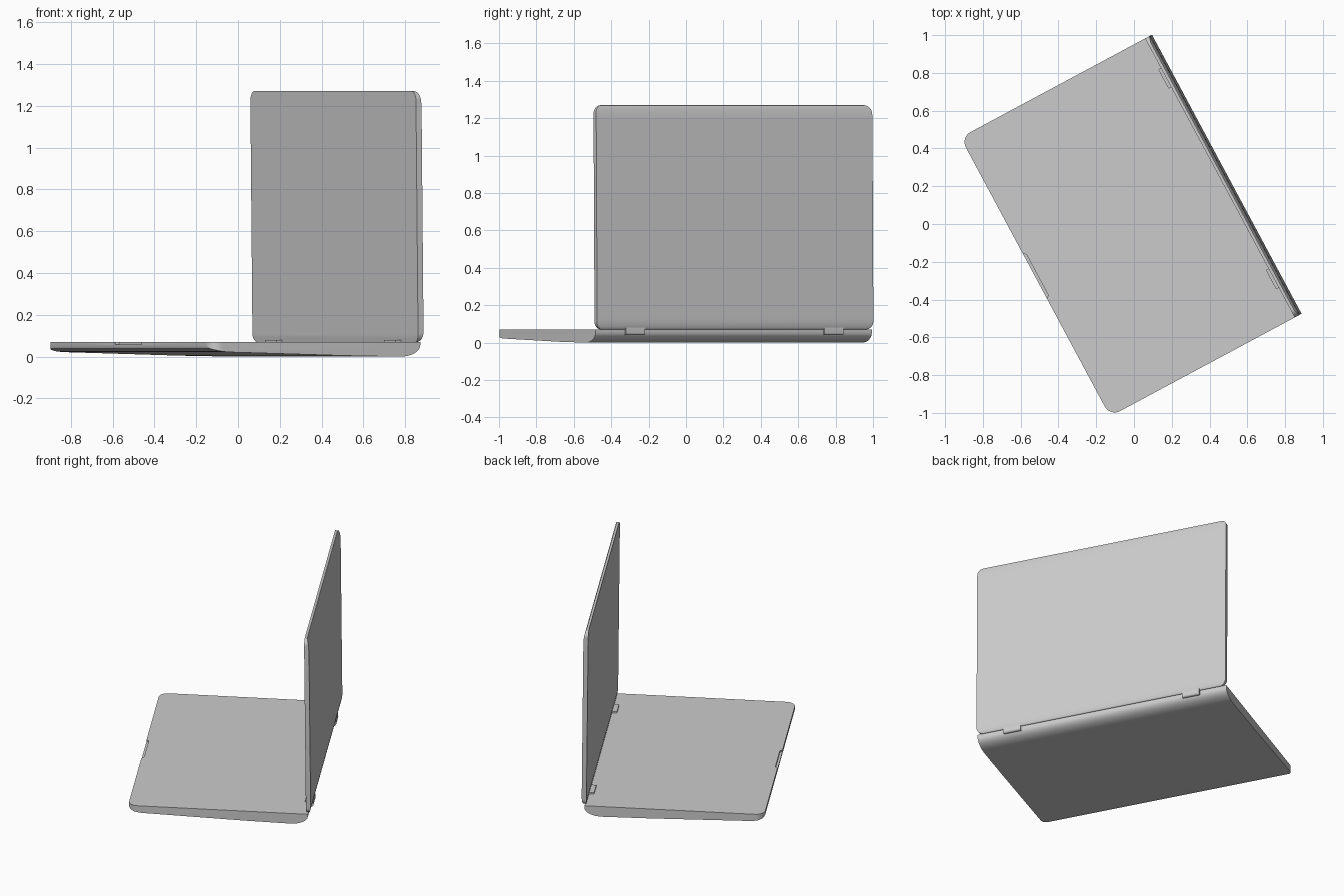
import bpy, bmesh
from math import cos, sin, pi, radians
from mathutils import Vector

cube = bpy.data.objects.get("Cube")
if cube:
    bpy.data.objects.remove(cube, do_unlink=True)

TURN = radians(-61.8)   # the whole computer is turned on the table
HALF = 0.838            # half of the width
TOP = 0.07              # top of the base

grey = bpy.data.materials.new("plain_grey")
grey.use_nodes = True
grey.diffuse_color = (0.6, 0.6, 0.6, 1)
grey.node_tree.nodes["Principled BSDF"].inputs["Base Color"].default_value = (0.6, 0.6, 0.6, 1)


def arc(cx, cy, rx, ry, start, end, steps=8):
    """Points on an ellipse arc, angles in degrees."""
    angles = [radians(start + (end - start) * i / steps) for i in range(steps + 1)]
    return [(cx + rx * cos(a), cy + ry * sin(a)) for a in angles]


def rounded_rect(x, y0, y1, r0, r1):
    """Outline with radius r0 at the y0 corners and r1 at the y1 corners."""
    return (arc(x - r0, y0 + r0, r0, r0, -90, 0) + arc(x - r1, y1 - r1, r1, r1, 0, 90)
            + arc(r1 - x, y1 - r1, r1, r1, 90, 180) + arc(r0 - x, y0 + r0, r0, r0, 180, 270))


def prism(name, outline, axis, lo, hi):
    """Extrude a 2D outline along the given axis (0, 1 or 2)."""
    bm = bmesh.new()
    verts = []
    for p in outline:
        co = list(p)
        co.insert(axis, lo)
        verts.append(bm.verts.new(co))
    face = bm.faces.new(verts)
    out = bmesh.ops.extrude_face_region(bm, geom=[face])
    shift = Vector((0, 0, 0))
    shift[axis] = hi - lo
    bmesh.ops.translate(bm, vec=shift, verts=[v for v in out["geom"] if isinstance(v, bmesh.types.BMVert)])
    bmesh.ops.recalc_face_normals(bm, faces=bm.faces)
    mesh = bpy.data.meshes.new(name)
    bm.to_mesh(mesh)
    bm.free()
    mesh.materials.append(grey)
    ob = bpy.data.objects.new(name, mesh)
    bpy.context.collection.objects.link(ob)
    return ob


def carve(ob, cutter, operation):
    """Apply a boolean and throw the cutter away."""
    mod = ob.modifiers.new("carve", "BOOLEAN")
    mod.operation, mod.object, mod.solver = operation, cutter, "EXACT"
    graph = bpy.context.evaluated_depsgraph_get()
    mesh = bpy.data.meshes.new_from_object(ob.evaluated_get(graph))
    ob.modifiers.clear()
    ob.data = mesh
    bpy.data.objects.remove(cutter, do_unlink=True)


def finish(ob):
    ob.rotation_euler.z = TURN
    bpy.ops.object.select_all(action="DESELECT")
    ob.select_set(True)
    bpy.context.view_layer.objects.active = ob
    bpy.ops.object.shade_smooth_by_angle(angle=radians(30))


# Base: side profile with a thin front lip and a deep rounded back
profile = ([(-0.593, TOP)] + arc(-0.46, 0.047, 0.133, 0.026, 180, 270)
           + [(0.13, 0.005)] + arc(0.43, 0.055, 0.11, 0.055, 270, 360) + [(0.54, TOP)])
base = prism("base", profile, 0, -1, 1)
carve(base, prism("base_outline", rounded_rect(HALF, -0.593, 0.56, 0.06, 0.01), 2, -0.1, 0.2), "INTERSECT")

# Finger notch in the front lip
notch = [(-0.14, -0.62), (0.13, -0.62), (0.13, -0.59), (0.115, -0.578), (-0.125, -0.578), (-0.14, -0.59)]
carve(base, prism("notch_cutter", notch, 2, 0.058, 0.1), "DIFFERENCE")
finish(base)

# Lid: flat inside, outer face curving in at the top and bottom, leaning slightly forward
section = ([(0.532, TOP), (0.528, 0.1), (0.528, 1.27)]
           + arc(0.54, 1.18, 0.018, 0.09, 90, 0) + arc(0.54, 0.13, 0.018, 0.06, 0, -90))
section = [(y - 0.01 * (z - TOP), z) for y, z in section]
lid = prism("screen_lid", section, 0, -1, 1)
carve(lid, prism("lid_outline", rounded_rect(HALF, TOP, 1.27, 0.04, 0.045), 1, 0.3, 0.8), "INTERSECT")
finish(lid)

# Hinge tabs under the lid
for side, name in ((1, "left_hinge_tab"), (-1, "right_hinge_tab")):
    tab = [(0.50, 0.08), (0.552, 0.08)] + arc(0.54, 0.052, 0.013, 0.012, 0, -90, 5) + [(0.50, 0.04)]
    finish(prism(name, tab, 0, *sorted((side * 0.545, side * 0.66))))
